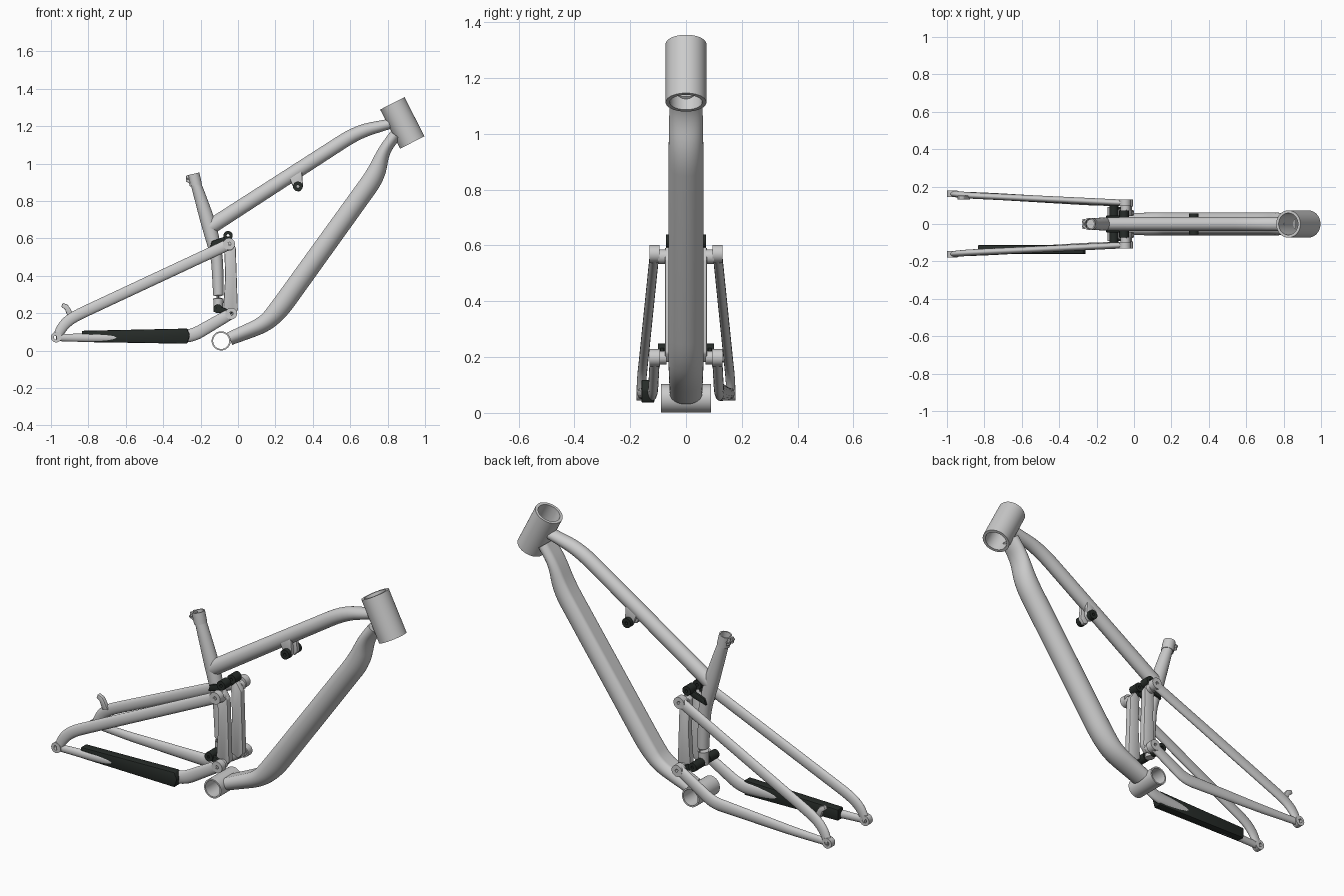
import bpy, bmesh, math
from mathutils import Vector

if "Cube" in bpy.data.objects:
    bpy.data.objects.remove(bpy.data.objects["Cube"])

dark = bpy.data.materials.new("dark_rubber")
dark.diffuse_color = (0.02, 0.025, 0.022, 1)
dark.use_nodes = True
dark.node_tree.nodes["Principled BSDF"].inputs["Base Color"].default_value = dark.diffuse_color


def finish(name, bm, mat=None, angle=35):
    bmesh.ops.recalc_face_normals(bm, faces=bm.faces[:])
    me = bpy.data.meshes.new(name)
    bm.to_mesh(me)
    bm.free()
    ob = bpy.data.objects.new(name, me)
    bpy.context.collection.objects.link(ob)
    if mat:
        me.materials.append(mat)
    bpy.ops.object.select_all(action='DESELECT')
    bpy.context.view_layer.objects.active = ob
    ob.select_set(True)
    bpy.ops.object.shade_smooth_by_angle(angle=math.radians(angle))
    return ob


def mix(a, b, t):
    return [p + (q - p) * t for p, q in zip(a, b)]


def round_path(pts, d):
    """Replace each inner corner with a short curve; points are x, y, z, in-plane radius, side radius."""
    out = [pts[0]]
    for a, b, c in zip(pts, pts[1:], pts[2:]):
        la = (Vector(a[:3]) - Vector(b[:3])).length
        lc = (Vector(c[:3]) - Vector(b[:3])).length
        p = mix(b, a, min(d / la, 0.45))
        q = mix(b, c, min(d / lc, 0.45))
        out += [mix(mix(p, b, i / 5), mix(b, q, i / 5), i / 5) for i in range(6)]
    return out + [pts[-1]]


def tube(name, pts, d=0.07, n=28, flat=None):
    """Elliptical tube along a path, optionally flattened on its upper side."""
    path = round_path(pts, d)
    P = [Vector(p[:3]) for p in path]
    bm = bmesh.new()
    rings = []
    for i, p in enumerate(path):
        t = (P[min(i + 1, len(P) - 1)] - P[max(i - 1, 0)]).normalized()
        side = Vector((0, 1, 0))
        side = (side - t * side.dot(t)).normalized()
        up = t.cross(side)
        if up.z < 0:
            up = -up
        ring = []
        for k in range(n):
            w = 2 * math.pi * k / n
            u = math.cos(w)
            if flat:
                u = min(u, flat)
            ring.append(bm.verts.new(P[i] + up * u * p[3] + side * math.sin(w) * p[4]))
        rings.append(ring)
    for r, s in zip(rings, rings[1:]):
        for k in range(n):
            bm.faces.new((r[k], r[(k + 1) % n], s[(k + 1) % n], s[k]))
    bm.faces.new(rings[0])
    bm.faces.new(rings[-1])
    return finish(name, bm)


def sleeve(name, p0, p1, r, ri, mat=None, n=40):
    """Hollow cylinder between two points."""
    p0, p1 = Vector(p0), Vector(p1)
    q = (p1 - p0).to_track_quat('Z', 'Y')
    bm = bmesh.new()
    rings = []
    for base, rad in ((p0, r), (p1, r), (p1, ri), (p0, ri)):
        rings.append([bm.verts.new(base + q @ Vector((rad * math.cos(2 * math.pi * k / n),
                      rad * math.sin(2 * math.pi * k / n), 0))) for k in range(n)])
    for i in range(4):
        a, b = rings[i], rings[(i + 1) % 4]
        for k in range(n):
            bm.faces.new((a[k], a[(k + 1) % n], b[(k + 1) % n], b[k]))
    return finish(name, bm, mat)


def plate(name, outline, y0, y1, mat=None, bevel=0.006):
    """Side-view outline (x, z) extruded across y."""
    bm = bmesh.new()
    f = bm.faces.new([bm.verts.new((x, y0, z)) for x, z in outline])
    g = bmesh.ops.extrude_face_region(bm, geom=[f])
    bmesh.ops.translate(bm, vec=(0, y1 - y0, 0),
                        verts=[v for v in g['geom'] if isinstance(v, bmesh.types.BMVert)])
    bmesh.ops.recalc_face_normals(bm, faces=bm.faces[:])
    bmesh.ops.bevel(bm, geom=bm.edges[:], offset=bevel, segments=2, affect='EDGES', profile=0.5)
    return finish(name, bm, mat)


def pin(name, x, z, y0, y1, r, mat=None, hole=0.3):
    return sleeve(name, (x, y0, z), (x, y1, z), r, r * hole, mat, 24)


# Front triangle
sleeve("head_tube", (0.932, 0, 1.113), (0.825, 0, 1.322), 0.073, 0.058, n=56)
sleeve("bottom_bracket_shell", (-0.09, -0.09, 0.052), (-0.09, 0.09, 0.052), 0.051, 0.043, n=48)
tube("down_tube", [(-0.046, 0, 0.068, 0.04, 0.058), (0.14, 0, 0.145, 0.05, 0.062),
                   (0.215, 0, 0.225, 0.062, 0.0625), (0.73, 0, 0.94, 0.06, 0.0625),
                   (0.775, 0, 1.07, 0.036, 0.06), (0.838, 0, 1.155, 0.036, 0.058)],
     n=40, flat=0.78)
tube("top_tube", [(-0.15, 0, 0.66, 0.041, 0.036), (0.64, 0, 1.17, 0.038, 0.037),
                  (0.81, 0, 1.212, 0.027, 0.036)], d=0.1)
tube("seat_tube", [(-0.108, 0, 0.205, 0.024, 0.026), (-0.104, 0, 0.28, 0.028, 0.03),
                   (-0.112, 0, 0.5, 0.032, 0.034), (-0.155, 0, 0.67, 0.04, 0.036),
                   (-0.205, 0, 0.83, 0.032, 0.032), (-0.228, 0, 0.90, 0.027, 0.03)], d=0.06)

# Seat clamp with rear bolt ears
sleeve("seat_clamp", (-0.225, 0, 0.885), (-0.239, 0, 0.945), 0.033, 0.026)
for s in (-1, 1):
    plate("clamp_ear", [(-0.278, 0.905), (-0.25, 0.89), (-0.255, 0.935), (-0.277, 0.937)],
          s * 0.006, s * 0.018, bevel=0.003)
sleeve("clamp_bolt", (-0.268, -0.028, 0.918), (-0.268, 0.028, 0.918), 0.007, 0.003, n=12)

# Suspension linkage and rear triangle, both sides
for s in (-1, 1):
    side = "right" if s < 0 else "left"
    plate("rocker_" + side, [(-0.075, 0.575), (-0.042, 0.595), (-0.012, 0.55), (-0.001, 0.215),
                             (-0.03, 0.18), (-0.08, 0.205), (-0.068, 0.4)], s * 0.042, s * 0.076)
    tube("seat_stay_" + side,
         [(-0.05, s * 0.113, 0.568, 0.03, 0.017), (-0.885, s * 0.153, 0.178, 0.03, 0.017),
          (-0.937, s * 0.158, 0.132, 0.029, 0.017), (-0.966, s * 0.161, 0.075, 0.024, 0.016)], n=20)
    tube("chain_stay_" + side,
         [(-0.04, s * 0.112, 0.197, 0.03, 0.018), (-0.245, s * 0.118, 0.078, 0.035, 0.018),
          (-0.75, s * 0.148, 0.068, 0.024, 0.018), (-0.972, s * 0.161, 0.07, 0.019, 0.014)],
         d=0.05, n=20)
    pin("dropout_" + side, -0.972, 0.072, s * 0.145, s * 0.178, 0.028, hole=0.45)
    pin("seat_stay_pivot_" + side, -0.048, 0.57, s * 0.095, s * 0.131, 0.032)
    pin("chain_stay_pivot_" + side, -0.036, 0.198, s * 0.094, s * 0.131, 0.031)
    pin("upper_axle_" + side, -0.046, 0.56, s * 0.07, s * 0.1, 0.026)
    pin("lower_axle_" + side, -0.036, 0.198, s * 0.07, s * 0.1, 0.024)
    # Dark pivots and links
    pin("shock_bushing_" + side, -0.053, 0.615, s * 0.018, s * 0.072, 0.025, dark)
    plate("upper_link_" + side, [(-0.15, 0.55), (-0.06, 0.575), (-0.035, 0.61), (-0.07, 0.61),
                                 (-0.14, 0.585)], s * 0.03, s * 0.045, dark, 0.004)
    pin("lower_bushing_" + side, -0.108, 0.224, s * 0.025, s * 0.1, 0.024, dark)
    plate("lower_link_" + side, [(-0.125, 0.21), (-0.04, 0.185), (-0.03, 0.21), (-0.11, 0.243)],
          s * 0.078, s * 0.092, dark, 0.004)
    # Shock mount lugs under the top tube
    plate("shock_lug_" + side, [(0.27, 0.935), (0.34, 0.975), (0.348, 0.875), (0.33, 0.85),
                                (0.305, 0.855), (0.29, 0.885)], s * 0.012, s * 0.034)
    pin("shock_washer_" + side, 0.32, 0.878, s * 0.03, s * 0.056, 0.026, dark)

# Single-sided parts
plate("chain_stay_guard", [(-0.835, 0.106), (-0.272, 0.118), (-0.257, 0.082), (-0.272, 0.037),
                           (-0.835, 0.046)], -0.16, -0.113, dark, 0.005)
plate("brake_mount", [(-0.91, 0.18), (-0.875, 0.185), (-0.897, 0.225), (-0.91, 0.245),
                      (-0.937, 0.255), (-0.945, 0.235), (-0.925, 0.22)], 0.13, 0.152, bevel=0.004)
